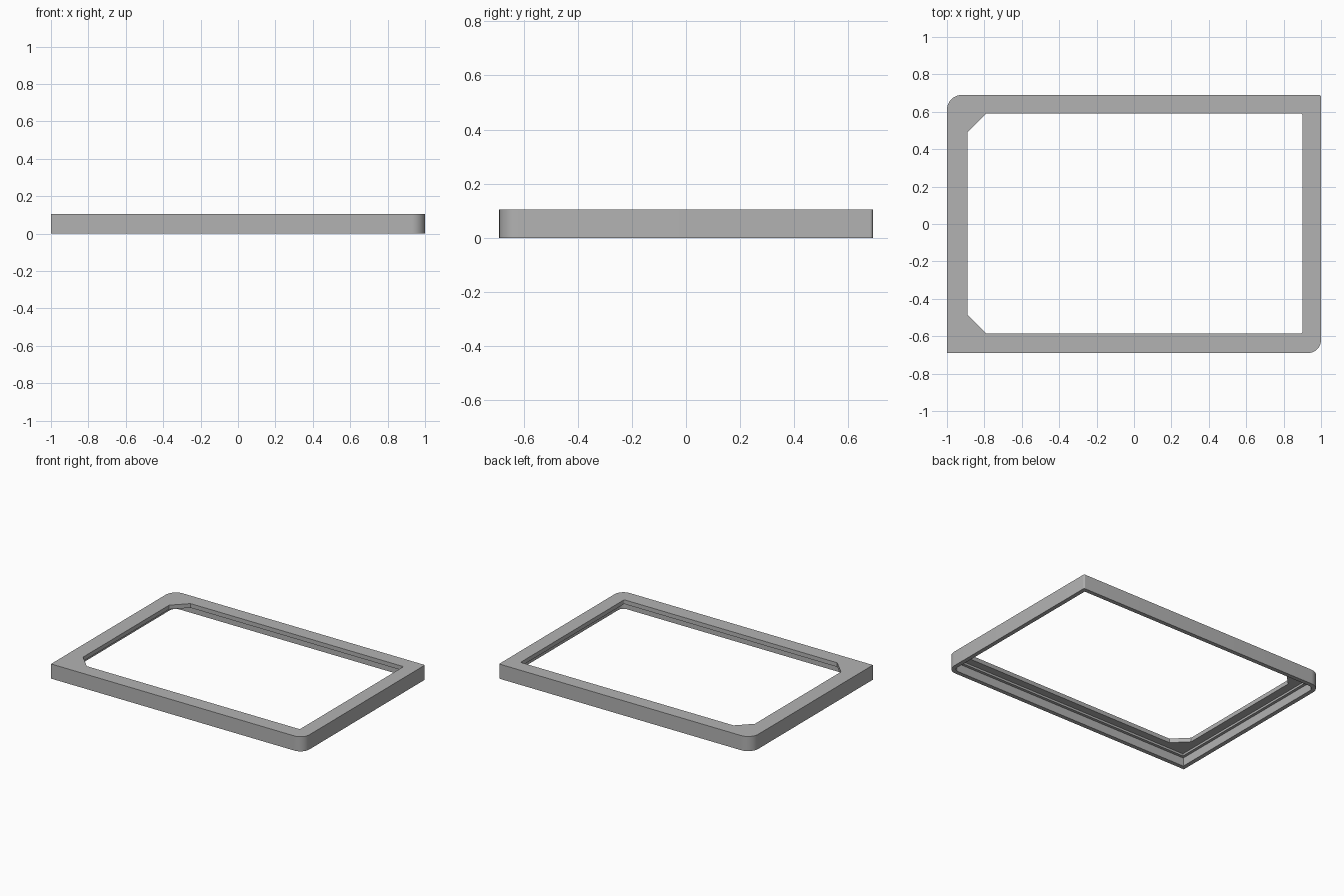
import bpy
import bmesh
from math import cos, sin, pi

if "Cube" in bpy.data.objects:
    bpy.data.objects.remove(bpy.data.objects["Cube"], do_unlink=True)

grey = bpy.data.materials.new("plain_grey")
grey.use_nodes = True
colour = (0.45, 0.45, 0.45, 1)
grey.diffuse_color = colour
grey.node_tree.nodes["Principled BSDF"].inputs["Base Color"].default_value = colour


def plate(name, left, right, front, back, z0, z1, corners):
    """Upright prism; corners are (size, steps) from back right, anticlockwise."""
    points = []
    spots = [(right, back), (left, back), (left, front), (right, front)]
    signs = [(1, 1), (-1, 1), (-1, -1), (1, -1)]
    for i, ((x, y), (sx, sy), (r, steps)) in enumerate(zip(spots, signs, corners)):
        if r <= 0:
            points.append((x, y))
            continue
        for k in range(steps + 1):
            a = (i + k / steps) * pi / 2
            points.append((x - sx * r + r * cos(a), y - sy * r + r * sin(a)))
    bm = bmesh.new()
    face = bm.faces.new([bm.verts.new((x, y, z0)) for x, y in points])
    top = bmesh.ops.extrude_face_region(bm, geom=[face])["geom"]
    bmesh.ops.translate(bm, vec=(0, 0, z1 - z0),
                        verts=[v for v in top if isinstance(v, bmesh.types.BMVert)])
    bmesh.ops.recalc_face_normals(bm, faces=bm.faces)
    mesh = bpy.data.meshes.new(name)
    bm.to_mesh(mesh)
    bm.free()
    mesh.materials.append(grey)
    obj = bpy.data.objects.new(name, mesh)
    bpy.context.collection.objects.link(obj)
    return obj


W, D, H = 1.0, 0.69, 0.105


def inset(name, d, z0, z1):
    """Plate following the outer outline, moved inward by d."""
    sizes = [(max(r - d, 0), 10) for r in (0.01, 0.08, 0, 0.07)]
    return plate(name, d - W, W - d, d - D, D - d, z0, z1, sizes)


# Outer body
frame = inset("frame", 0, 0, H)

# Stepped recess underneath, then the window with two cut corners
cutters = [
    inset("recess_cutter", 0.03, -0.1, 0.06),
    inset("step_cutter", 0.05, -0.12, 0.075),
    plate("window_cutter", -0.89, 0.9, -0.585, 0.59, -0.14, 0.3,
          [(0.008, 4), (0.1, 1), (0.1, 1), (0.008, 4)]),
]
bpy.context.view_layer.objects.active = frame
for cutter in cutters:
    cut = frame.modifiers.new(cutter.name, "BOOLEAN")
    cut.operation = "DIFFERENCE"
    cut.solver = "EXACT"
    cut.object = cutter
    bpy.ops.object.modifier_apply(modifier=cut.name)
    bpy.data.objects.remove(cutter, do_unlink=True)

# Smooth the rounded corners, keep the edges crisp
bpy.ops.object.select_all(action="DESELECT")
frame.select_set(True)
bpy.ops.object.shade_smooth_by_angle(angle=pi / 6)
